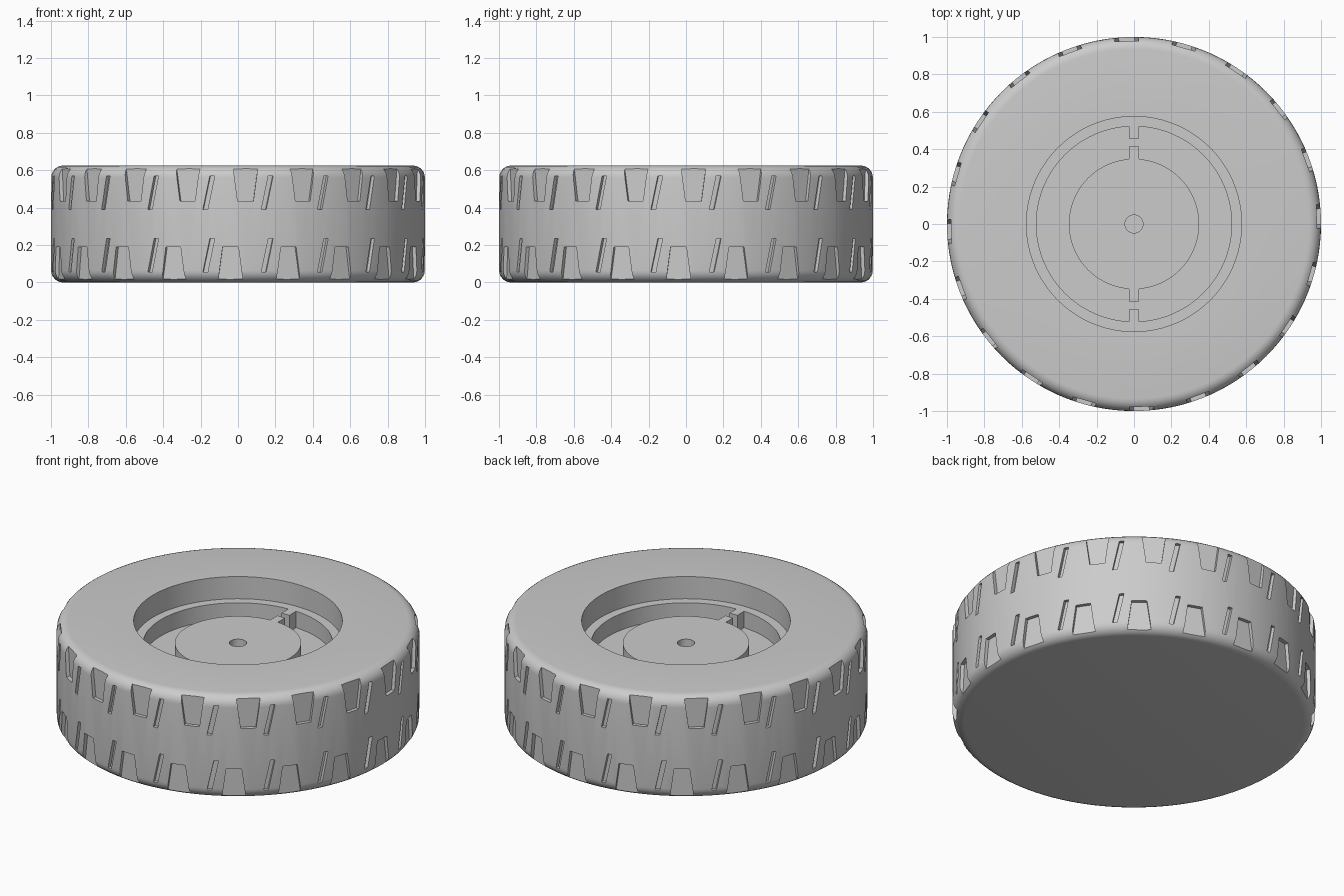
import bpy, bmesh, math
from mathutils import Matrix, Vector

if "Cube" in bpy.data.objects:
    bpy.data.objects.remove(bpy.data.objects["Cube"])

H, R, C = 0.625, 1.0, 0.065   # height, outer radius, shoulder radius
SEG = 120
RECESS, FLOOR = 0.49, 0.39    # ledge and hub level, groove floor level


def make_object(name, bm):
    bmesh.ops.recalc_face_normals(bm, faces=bm.faces)
    mesh = bpy.data.meshes.new(name)
    bm.to_mesh(mesh)
    bm.free()
    ob = bpy.data.objects.new(name, mesh)
    bpy.context.collection.objects.link(ob)
    return ob


def lathe(name, profile):
    """Closed solid of revolution; profile starts and ends on the axis."""
    bm = bmesh.new()
    rings = []
    for r, z in profile:
        if r == 0:
            rings.append([bm.verts.new((0, 0, z))])
        else:
            rings.append([bm.verts.new((r * math.cos(2 * math.pi * i / SEG),
                                        r * math.sin(2 * math.pi * i / SEG), z))
                          for i in range(SEG)])
    for a, b in zip(rings, rings[1:]):
        if len(a) == 1:
            bm.faces.new(b)
            bm.verts.remove(a[0])
        elif len(b) == 1:
            bm.faces.new(a)
            bm.verts.remove(b[0])
        else:
            for i in range(SEG):
                j = (i + 1) % SEG
                bm.faces.new((a[i], a[j], b[j], b[i]))
    return make_object(name, bm)


def prism(bm, outline, matrix, y0, y1):
    """Extrude an x-z outline along y, then place it."""
    a = [bm.verts.new(matrix @ Vector((x, y0, z))) for x, z in outline]
    b = [bm.verts.new(matrix @ Vector((x, y1, z))) for x, z in outline]
    n = len(a)
    bm.faces.new(a)
    bm.faces.new(b[::-1])
    for i in range(n):
        j = (i + 1) % n
        bm.faces.new((a[i], b[i], b[j], a[j]))


def apply_boolean(ob, tool, operation):
    tool.hide_render = True
    mod = ob.modifiers.new("bool", 'BOOLEAN')
    mod.operation, mod.solver, mod.object = operation, 'EXACT', tool
    bpy.context.view_layer.objects.active = ob
    bpy.ops.object.modifier_apply(modifier=mod.name)
    bpy.data.objects.remove(tool, do_unlink=True)


# Tyre body with rounded shoulders, stepped recess, hub disc and axle hole
arc = [math.radians(a) for a in range(0, 91, 15)]
profile = [(0, 0)]
profile += [(R - C + C * math.sin(a), C - C * math.cos(a)) for a in arc]
profile += [(R - C + C * math.cos(a), H - C + C * math.sin(a)) for a in arc]
profile += [(0.575, H), (0.575, RECESS), (0.522, RECESS), (0.522, FLOOR),
            (0.348, FLOOR), (0.348, RECESS), (0.048, RECESS), (0.048, FLOOR), (0, FLOOR)]
wheel = lathe("wheel", profile)

# Facing key tabs on the hub disc and on the ledge
bm = bmesh.new()
tab = [(-0.026, FLOOR - 0.03), (0.026, FLOOR - 0.03), (0.026, RECESS), (-0.026, RECESS)]
for turn in (0, math.pi):
    m = Matrix.Rotation(turn, 4, 'Z')
    prism(bm, tab, m, 0.33, 0.415)
    prism(bm, tab, m, 0.456, 0.54)
apply_boolean(wheel, make_object("key_tabs", bm), 'UNION')

# Tread pockets: wide tapered notches and narrow slanted slots in two rows
notch = [(-0.042, 0.435), (0.042, 0.435), (0.072, 0.66), (-0.072, 0.66)]
slot = [(-0.032, 0.39), (-0.006, 0.39), (0.032, 0.57), (0.006, 0.57)]
bm = bmesh.new()
for outline, offset in ((notch, 2.3), (slot, 9.0)):
    lower = [(-x, H - z) for x, z in outline]
    for i in range(20):
        for shape, shift in ((outline, offset), (lower, -offset)):
            m = Matrix.Rotation(math.radians(18 * i + shift), 4, 'Z')
            prism(bm, shape, m, -1.1, -0.978)
apply_boolean(wheel, make_object("tread_cutter", bm), 'DIFFERENCE')

# Smooth shading with crisp edges
bpy.ops.object.select_all(action='DESELECT')
wheel.select_set(True)
bpy.context.view_layer.objects.active = wheel
bpy.ops.object.shade_smooth_by_angle(angle=math.radians(30))
